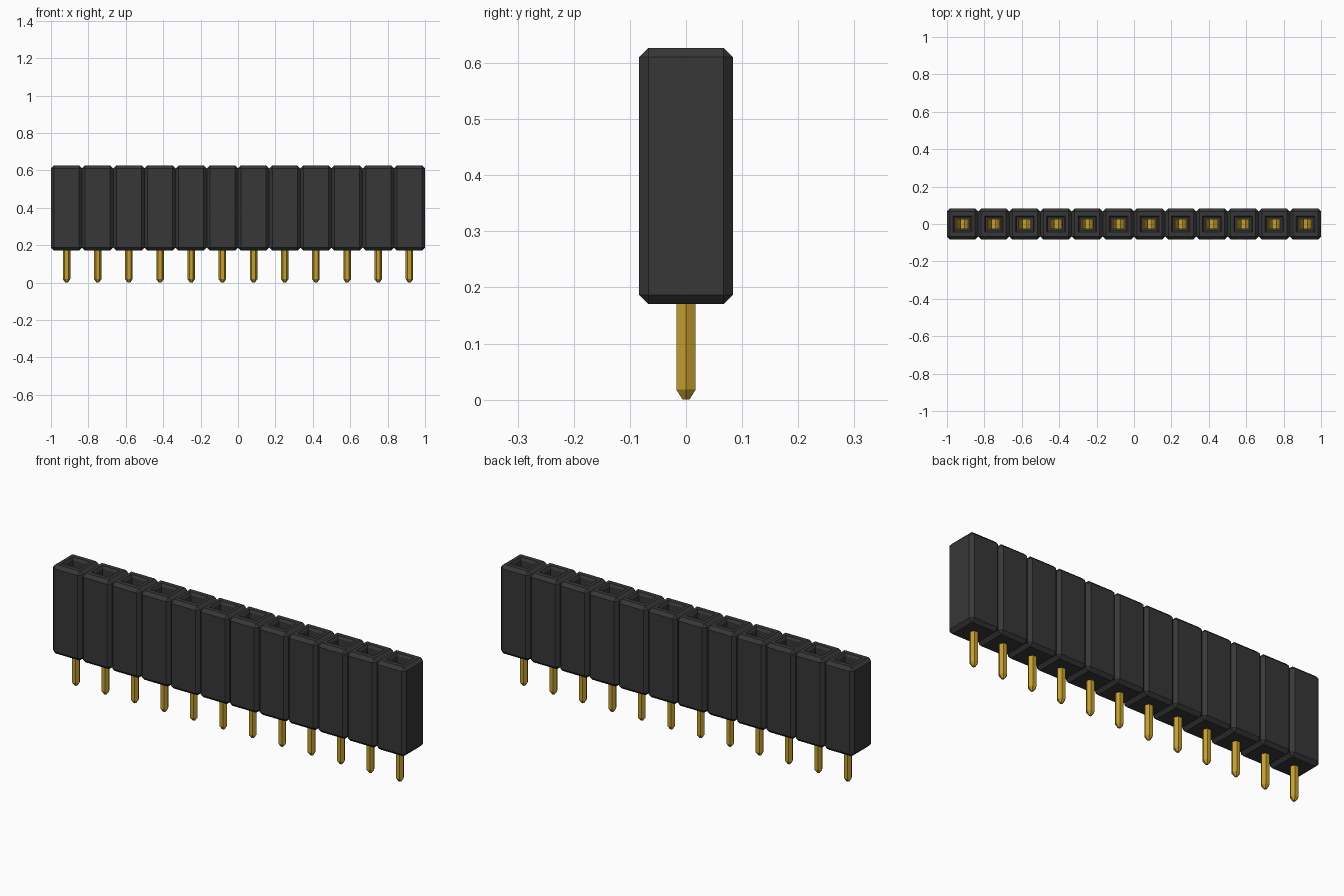
import bpy
import bmesh
import math
from mathutils import Matrix, Vector

cube = bpy.data.objects.get("Cube")
if cube:
    bpy.data.objects.remove(cube, do_unlink=True)

COUNT = 12
PITCH = 2.0 / COUNT
BOTTOM, TOP = 0.17, 0.627
CHAMFER = 0.0165
FLOOR = 0.21


def material(name, colour, roughness, metallic=0.0):
    mat = bpy.data.materials.new(name)
    mat.use_nodes = True
    mat.diffuse_color = (*colour, 1)
    shader = next(n for n in mat.node_tree.nodes if n.type == 'BSDF_PRINCIPLED')
    shader.inputs["Base Color"].default_value = (*colour, 1)
    shader.inputs["Roughness"].default_value = roughness
    shader.inputs["Metallic"].default_value = metallic
    return mat


def finish(bm, name, mat):
    bmesh.ops.recalc_face_normals(bm, faces=bm.faces)
    mesh = bpy.data.meshes.new(name)
    bm.to_mesh(mesh)
    bm.free()
    mesh.materials.append(mat)
    return mesh


def housing_mesh(mat):
    """Chamfered block with a flared rectangular socket in its top."""
    bm = bmesh.new()
    size = (PITCH, PITCH, TOP - BOTTOM)
    centre = Matrix.Translation((0, 0, (TOP + BOTTOM) / 2))
    bmesh.ops.create_cube(bm, size=1, matrix=centre @ Matrix.Diagonal((*size, 1)))
    bmesh.ops.bevel(bm, geom=bm.edges[:], offset=CHAMFER, segments=1,
                    profile=0.5, affect='EDGES')
    face = max(bm.faces, key=lambda f: f.calc_center_median().z)
    # Rim, throat and floor of the socket: half width, half depth, height
    for hx, hy, z in ((0.050, 0.044, TOP), (0.042, 0.036, TOP - 0.012),
                      (0.042, 0.036, FLOOR)):
        bmesh.ops.inset_individual(bm, faces=[face], thickness=0.001)
        for v in face.verts:
            v.co = (math.copysign(hx, v.co.x), math.copysign(hy, v.co.y), z)
    return finish(bm, "socket_housing", mat)


def pin_mesh(mat):
    """Six-sided pin with a tapered tip."""
    bm = bmesh.new()
    for r1, r2, z1, z2 in ((0.007, 0.020, 0, 0.018), (0.020, 0.020, 0.018, FLOOR + 0.01)):
        bmesh.ops.create_cone(bm, cap_ends=True, segments=6, radius1=r1, radius2=r2,
                              depth=z2 - z1,
                              matrix=Matrix.Translation((0, 0, (z1 + z2) / 2))
                              @ Matrix.Rotation(math.pi / 2, 4, 'Z'))
    # Turn so that two flat sides face front and back
    widest = max(abs(v.co.x) for v in bm.verts)
    if widest < 0.019:
        bmesh.ops.rotate(bm, verts=bm.verts, cent=(0, 0, 0),
                         matrix=Matrix.Rotation(math.pi / 6, 3, 'Z'))
    # Drop the hidden caps where tip and shaft meet
    hidden = [f for f in bm.faces if all(abs(v.co.z - 0.018) < 1e-4 for v in f.verts)]
    bmesh.ops.delete(bm, geom=hidden, context='FACES')
    bmesh.ops.remove_doubles(bm, verts=bm.verts, dist=1e-5)
    return finish(bm, "pin", mat)


def contact_mesh(mat):
    """Two facing leaf springs, pinched near the top, on a base plate."""
    bm = bmesh.new()
    path = ((0.036, FLOOR + 0.005), (0.036, 0.38), (0.014, 0.49), (0.034, 0.545))
    thick, half = 0.005, 0.027
    for side in (-1, 1):
        outline = ([(x, z) for x, z in path]
                   + [(x - thick, z) for x, z in reversed(path)])
        front = bm.faces.new([bm.verts.new((side * x, -half, z)) for x, z in outline])
        out = bmesh.ops.extrude_face_region(bm, geom=[front], use_keep_orig=True)
        moved = [g for g in out["geom"] if isinstance(g, bmesh.types.BMVert)]
        bmesh.ops.translate(bm, verts=moved, vec=Vector((0, 2 * half, 0)))
    bmesh.ops.create_cube(bm, size=1, matrix=Matrix.Translation((0, 0, FLOOR + 0.008))
                          @ Matrix.Diagonal((0.072, 2 * half, 0.01, 1)))
    return finish(bm, "spring_contact", mat)


black = material("black plastic", (0.038, 0.038, 0.038), 0.6)
gold = material("gold plating", (0.56, 0.35, 0.025), 0.4)

# One housing, pin and contact for each position in the row
for mesh in (housing_mesh(black), pin_mesh(gold), contact_mesh(gold)):
    for i in range(COUNT):
        obj = bpy.data.objects.new(f"{mesh.name}_{i + 1}", mesh)
        obj.location.x = (i - (COUNT - 1) / 2) * PITCH
        bpy.context.collection.objects.link(obj)
